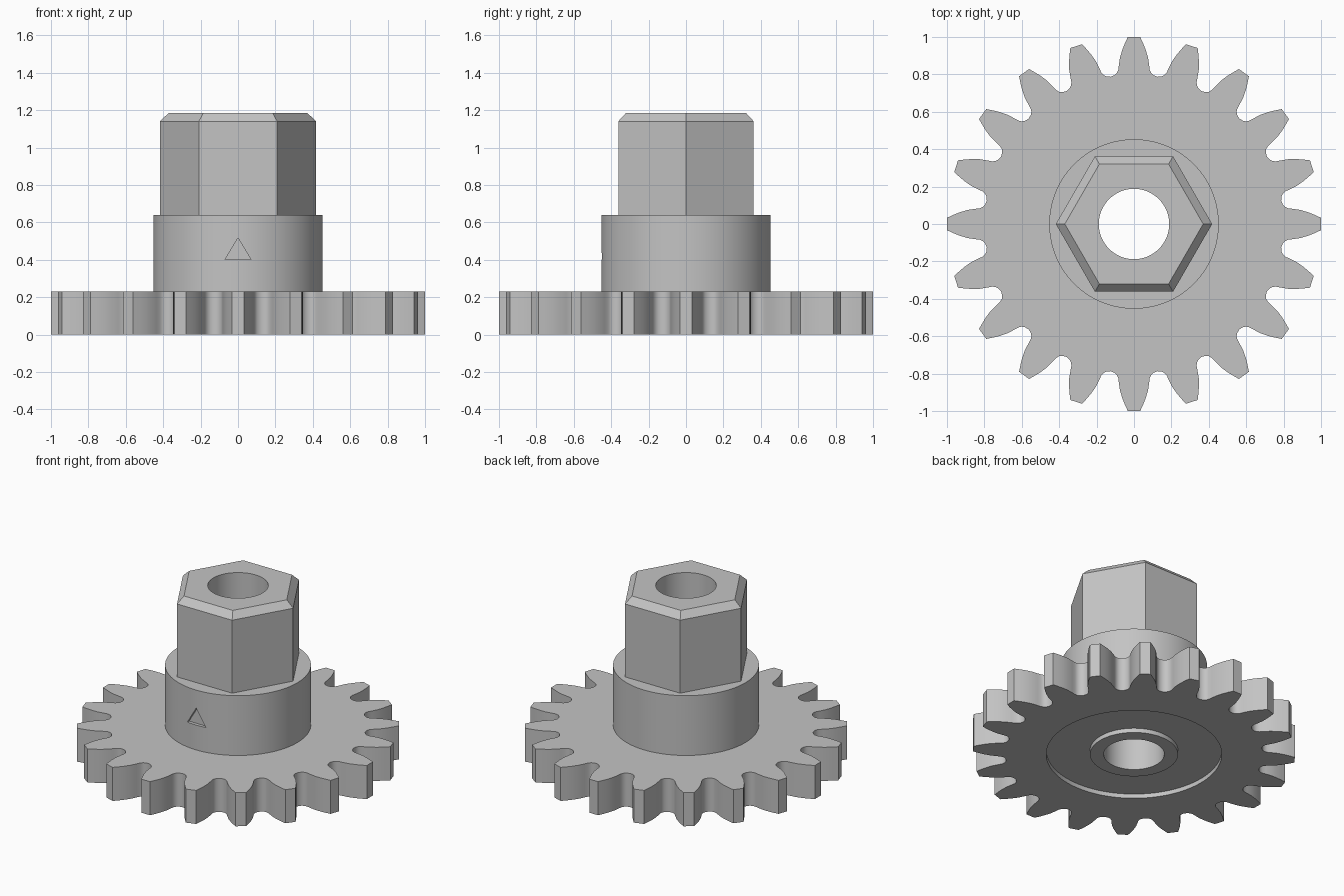
import bpy, bmesh
from math import cos, sin, pi, tau
from mathutils import Matrix, Vector

TEETH = 20
HALF_TOOTH = [(1, 0), (1, .033), (.965, .049), (.93, .063), (.89, .075),
              (.85, .081), (.825, .084), (.808, .091), (.796, .103), (.787, .125)]
COUNT = TEETH * 2 * (len(HALF_TOOTH) - 1)
BORE = 0.188

if "Cube" in bpy.data.objects:
    bpy.data.objects.remove(bpy.data.objects["Cube"], do_unlink=True)

grey = bpy.data.materials.new("plain grey")
grey.use_nodes = True
grey.diffuse_color = (0.55, 0.55, 0.55, 1)
grey.node_tree.nodes["Principled BSDF"].inputs["Base Color"].default_value = grey.diffuse_color


def circle(radius, z):
    return [Vector((radius * cos(tau * i / COUNT), radius * sin(tau * i / COUNT), z))
            for i in range(COUNT)]


def hexagon(radius, z):
    corners = [Vector((radius * cos(k * pi / 3), radius * sin(k * pi / 3), z)) for k in range(7)]
    side = COUNT // 6
    return [corners[i // side].lerp(corners[i // side + 1], i % side / side)
            for i in range(COUNT)]


def gear_outline(z):
    # One tooth runs from tip centre to gap centre and on to the next tip
    points = []
    step = tau / TEETH
    for t in range(TEETH):
        here, after = Matrix.Rotation(t * step, 3, 'Z'), Matrix.Rotation((t + 1) * step, 3, 'Z')
        points += [here @ Vector((u, w, z)) for u, w in HALF_TOOTH]
        points += [after @ Vector((u, -w, z)) for u, w in HALF_TOOTH[-2:0:-1]]
    return points


def add_object(name, bm):
    bmesh.ops.recalc_face_normals(bm, faces=bm.faces[:])
    mesh = bpy.data.meshes.new(name)
    bm.to_mesh(mesh)
    bm.free()
    mesh.materials.append(grey)
    obj = bpy.data.objects.new(name, mesh)
    bpy.context.collection.objects.link(obj)
    return obj


def ring_solid(name, loops):
    # Bridge each loop to the next, and the last back to the first
    bm = bmesh.new()
    rings = [[bm.verts.new(p) for p in loop] for loop in loops]
    for k, a in enumerate(rings):
        b = rings[(k + 1) % len(rings)]
        for i in range(COUNT):
            j = (i + 1) % COUNT
            bm.faces.new((a[i], a[j], b[j], b[i]))
    return add_object(name, bm)


def activate(obj):
    bpy.ops.object.select_all(action='DESELECT')
    obj.select_set(True)
    bpy.context.view_layer.objects.active = obj


# Toothed wheel with an annular groove underneath
wheel = ring_solid("gear_wheel", [
    circle(BORE, 0), circle(.273, 0), circle(.273, .03), circle(.545, .03),
    circle(.545, 0), gear_outline(0), gear_outline(.23), circle(.453, .23), circle(BORE, .23)])

# Round collar
collar = ring_solid("round_collar", [
    circle(BORE, .23), circle(.453, .23), circle(.453, .64), circle(BORE, .64)])

# Chamfered hexagonal head
head = ring_solid("hex_head", [
    circle(BORE, .64), hexagon(.418, .64), hexagon(.418, 1.14),
    hexagon(.37, 1.185), circle(BORE, 1.185)])

# Triangular mark sunk into the front of the collar
bm = bmesh.new()
face = bm.faces.new([bm.verts.new(p) for p in ((-.07, -.43, .4), (.07, -.43, .4), (0, -.43, .517))])
grown = bmesh.ops.extrude_face_region(bm, geom=[face], use_keep_orig=True)
bmesh.ops.translate(bm, vec=(0, -.1, 0),
                    verts=[v for v in grown["geom"] if isinstance(v, bmesh.types.BMVert)])
cutter = add_object("mark_cutter", bm)
cutter.hide_render = True
cut = collar.modifiers.new("mark", 'BOOLEAN')
cut.object = cutter
cut.operation = 'DIFFERENCE'
cut.solver = 'EXACT'
activate(collar)
bpy.ops.object.modifier_apply(modifier=cut.name)
bpy.data.objects.remove(cutter, do_unlink=True)

# Smooth round walls, crisp edges
for part in (wheel, collar, head):
    activate(part)
    bpy.ops.object.shade_smooth_by_angle(angle=pi / 6)
